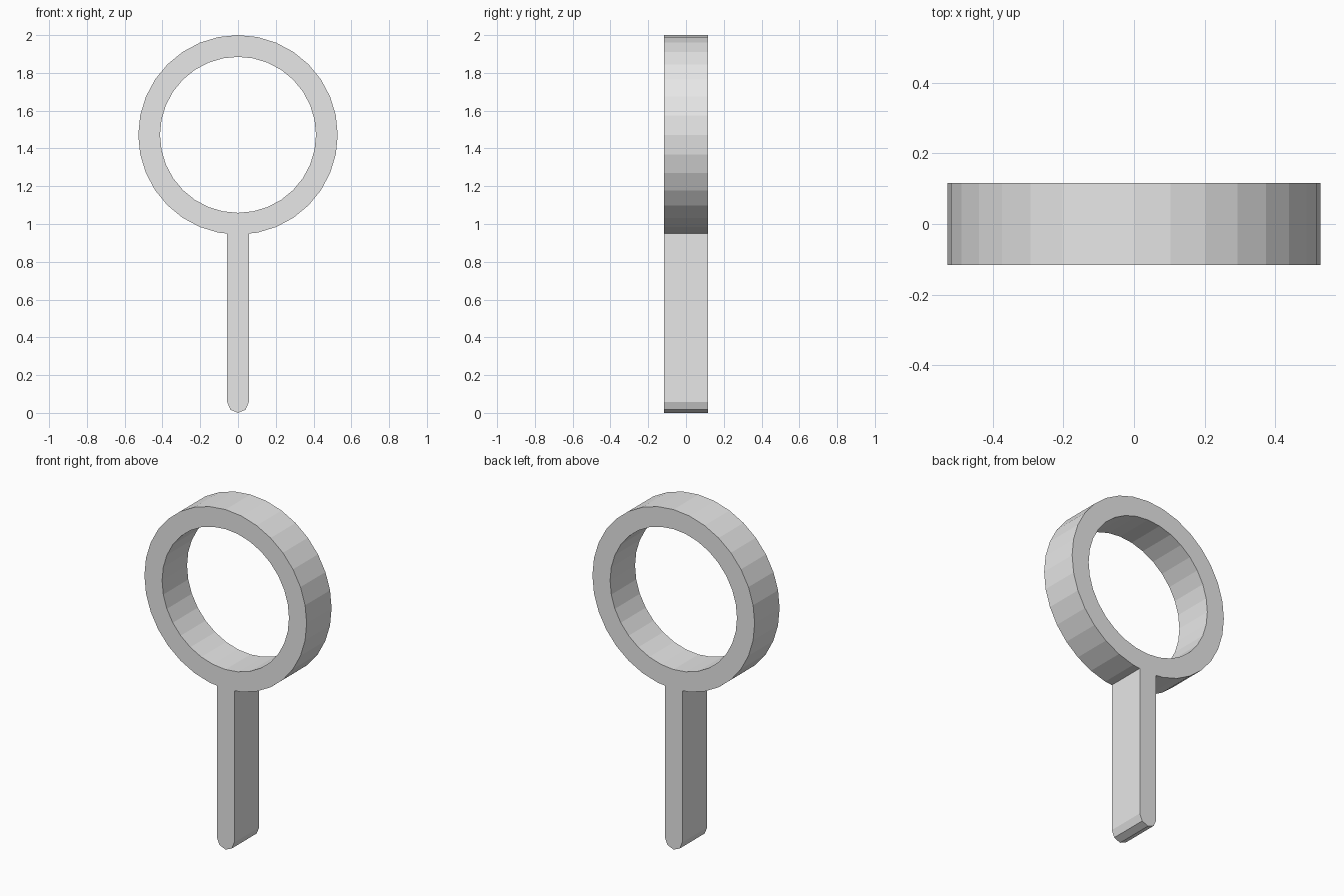
import bpy, bmesh
from math import cos, sin, radians
from mathutils import Vector

cube = bpy.data.objects.get("Cube")
if cube:
    bpy.data.objects.remove(cube, do_unlink=True)

OUTER, INNER, CENTRE_Z = 0.528, 0.413, 1.472
HALF_DEPTH = 0.116
GRIP = 0.057          # half width of the handle
SIDES = 32


def arc(radius, cz, start, step, count):
    """Points on an arc in the front plane, angles in degrees."""
    return [(radius * cos(radians(start + i * step)),
             cz + radius * sin(radians(start + i * step))) for i in range(count)]


def add_loop(bm, points):
    verts = [bm.verts.new((x, -HALF_DEPTH, z)) for x, z in points]
    return [bm.edges.new((a, b)) for a, b in zip(verts, verts[1:] + verts[:1])]


# Plain grey material
grey = bpy.data.materials.new("light grey")
grey.use_nodes = True
colour = (0.8, 0.8, 0.8, 1)
grey.diffuse_color = colour
grey.node_tree.nodes["Principled BSDF"].inputs["Base Color"].default_value = colour

# Outline: outer ring without its lowest corner, then the handle with a round end
step = 360 / SIDES
ring = arc(OUTER, CENTRE_Z, -90 + step, step, SIDES - 1)
low = CENTRE_Z - OUTER
joint_z = low + (ring[0][1] - low) * GRIP / ring[0][0]
tip = arc(GRIP, GRIP, 180, 45, 5)
outline = ring + [(-GRIP, joint_z)] + tip + [(GRIP, joint_z)]

# Fill between outline and round opening, then extrude through the depth
bm = bmesh.new()
edges = add_loop(bm, outline) + add_loop(bm, arc(INNER, CENTRE_Z, -90, step, SIDES))
bmesh.ops.triangle_fill(bm, edges=edges, use_beauty=True, normal=Vector((0, -1, 0)))
result = bmesh.ops.extrude_face_region(bm, geom=bm.faces[:], use_keep_orig=True)
back = [v for v in result["geom"] if isinstance(v, bmesh.types.BMVert)]
bmesh.ops.translate(bm, verts=back, vec=(0, 2 * HALF_DEPTH, 0))
bmesh.ops.recalc_face_normals(bm, faces=bm.faces[:])

mesh = bpy.data.meshes.new("ring_with_handle")
bm.to_mesh(mesh)
bm.free()
mesh.materials.append(grey)
body = bpy.data.objects.new("ring_with_handle", mesh)
bpy.context.collection.objects.link(body)
